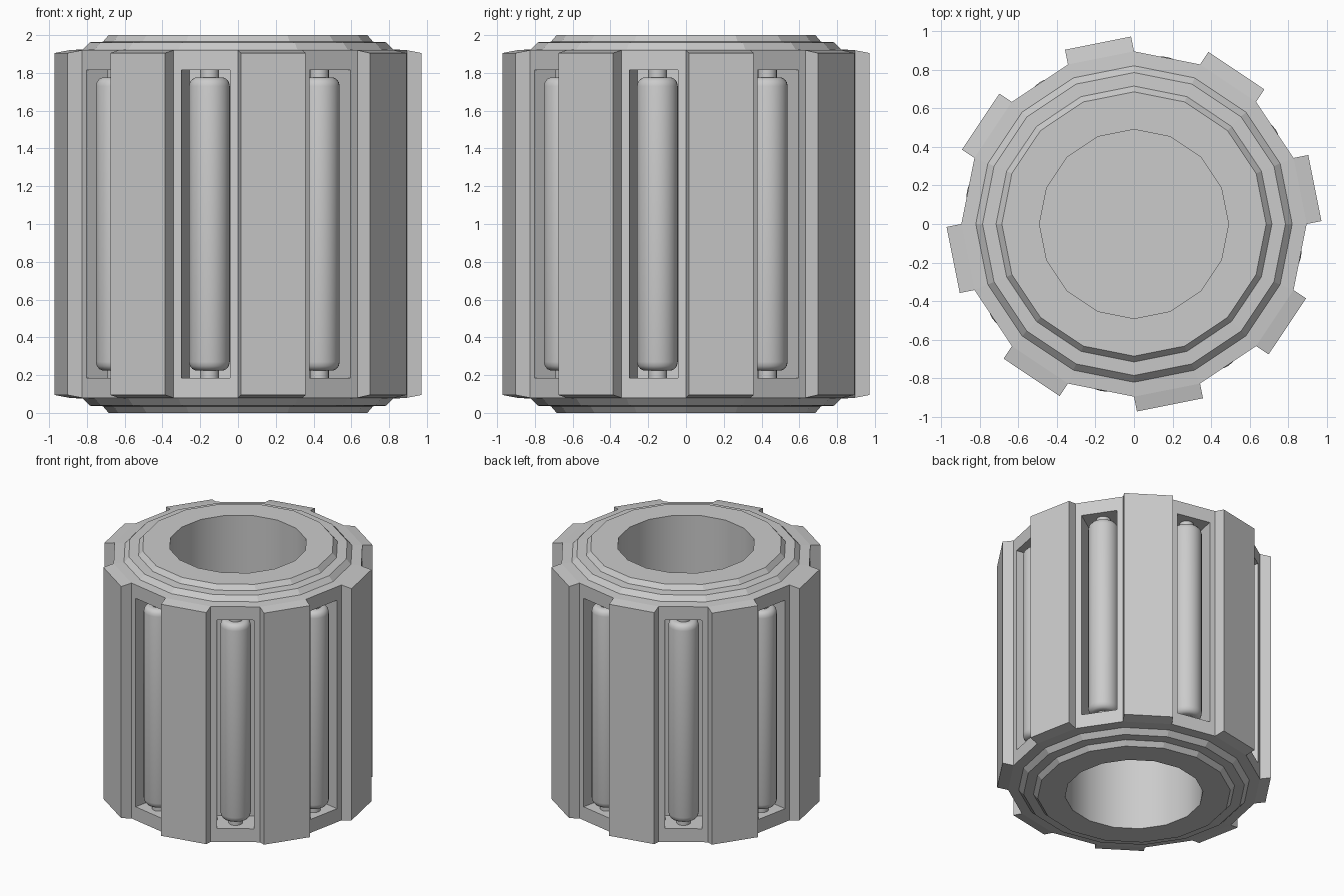
import bpy, bmesh
from math import sin, cos, pi, radians
from mathutils import Vector

if "Cube" in bpy.data.objects:
    bpy.data.objects.remove(bpy.data.objects["Cube"])


def lathe(name, profile, sides):
    """Revolve (radius, z) points around z, closing both ends with n-gons."""
    bm = bmesh.new()
    rings = [[bm.verts.new((r * cos(2 * pi * i / sides), r * sin(2 * pi * i / sides), z))
              for i in range(sides)] for r, z in profile]
    bands = []
    for a, b in zip(rings, rings[1:]):
        bands.append([bm.faces.new((a[i], b[i], b[(i + 1) % sides], a[(i + 1) % sides]))
                      for i in range(sides)])
    bm.faces.new(rings[0])
    bm.faces.new(rings[-1])
    bmesh.ops.recalc_face_normals(bm, faces=bm.faces)
    return name, bm, bands


def finish(name, bm):
    mesh = bpy.data.meshes.new(name)
    bm.to_mesh(mesh)
    bm.free()
    obj = bpy.data.objects.new(name, mesh)
    bpy.context.collection.objects.link(obj)
    return obj


def push(bm, face, angle, radius, half_w, z_inset):
    """Extrude one side panel and place its new rectangle at the given radius."""
    n = Vector((cos(angle), sin(angle), 0))
    t = Vector((-sin(angle), cos(angle), 0))
    new = bmesh.ops.extrude_discrete_faces(bm, faces=[face])["faces"][0]
    for v in new.verts:
        side = 1 if v.co.dot(t) > 0 else -1
        z = 2 - z_inset if v.co.z > 1 else z_inset
        v.co = n * radius + t * half_w * side + Vector((0, 0, z))
    return new


# Cage: 16-sided stepped body, bored from both ends with a central web
R = 0.895
apothem, half = R * cos(pi / 16), R * sin(pi / 16)
top = [(0.49, 1.015), (0.49, 2.0), (0.685, 2.0), (0.715, 1.965),
       (0.785, 1.962), (0.82, 1.925), (R, 1.92)]
profile = top + [(r, 2 - z) for r, z in reversed(top)]
name, bm, bands = lathe("bearing_cage", profile, 16)
for f in bands[0] + bands[-1]:
    f.smooth = True

# Alternate side panels become raised ribs or roller pockets
for i, face in enumerate(bands[len(top) - 1]):
    ang = (i + 0.5) * pi / 8
    if i % 2 == 0:
        push(bm, face, ang, apothem + 0.078, half, 0.095)
    else:
        opening = push(bm, face, ang, apothem, 0.131, 0.185)
        push(bm, opening, ang, 0.66, 0.131, 0.185)
finish(name, bm)

# Rollers with rounded ends and short axle stubs, one per pocket
end = [(0.05, 1.815), (0.05, 1.775), (0.075, 1.775), (0.09, 1.768),
       (0.103, 1.752), (0.108, 1.73)]
name, bm, _ = lathe("roller_1", end + [(r, 2 - z) for r, z in reversed(end)], 24)
first = finish(name, bm)
bpy.context.view_layer.objects.active = first
first.select_set(True)
bpy.ops.object.shade_smooth_by_angle(angle=radians(40))
for k in range(8):
    roller = first
    if k:
        roller = bpy.data.objects.new(f"roller_{k + 1}", first.data)
        bpy.context.collection.objects.link(roller)
    a = radians(33.75 + 45 * k)
    roller.location = (0.775 * cos(a), 0.775 * sin(a), 0)
    roller.rotation_euler.z = a
